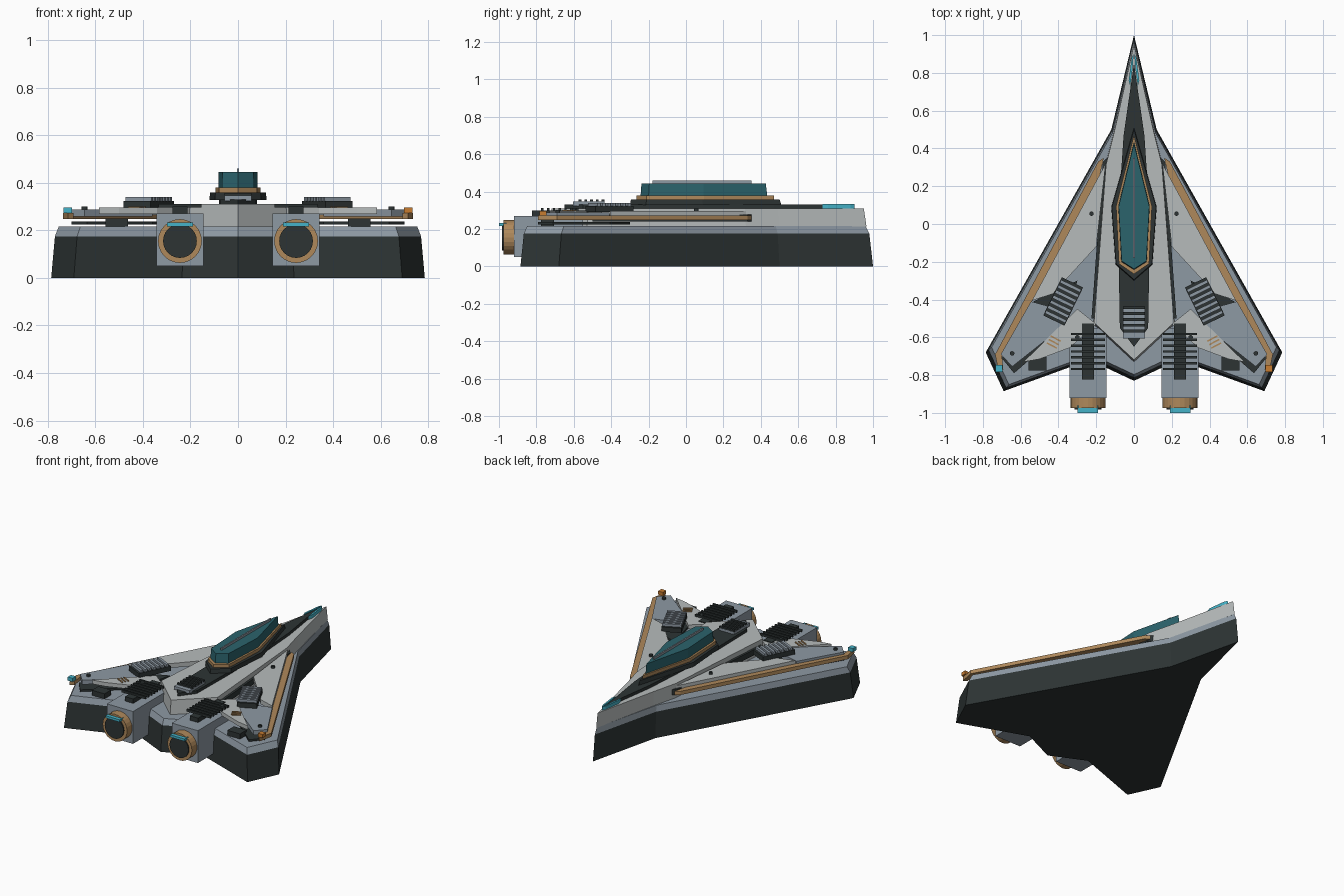
import bpy
import bmesh
import math
from mathutils import Matrix, Vector

cube = bpy.data.objects.get("Cube")
if cube:
    bpy.data.objects.remove(cube, do_unlink=True)


def material(name, r, g, b):
    m = bpy.data.materials.new(name)
    m.use_nodes = True
    m.diffuse_color = (r, g, b, 1)
    m.node_tree.nodes["Principled BSDF"].inputs["Base Color"].default_value = (r, g, b, 1)
    return m


LIGHT = material("light_grey", .47, .50, .50)
BLUE = material("blue_grey", .27, .32, .37)
DARK = material("charcoal", .026, .034, .034)
TEAL = material("teal_glass", .024, .125, .15)
TAN = material("tan_metal", .43, .25, .105)
CYAN = material("cyan_light", .06, .45, .58)
ORANGE = material("orange_light", .57, .20, .03)


def finish(bm, name, mat):
    bmesh.ops.recalc_face_normals(bm, faces=bm.faces)
    mesh = bpy.data.meshes.new(name)
    bm.to_mesh(mesh)
    bm.free()
    mesh.materials.append(mat)
    ob = bpy.data.objects.new(name, mesh)
    bpy.context.scene.collection.objects.link(ob)
    return ob


def prism(name, pts, z0, z1, mat, low=1, high=1):
    """Extruded outline, scaled by low at the bottom and high at the top."""
    bm = bmesh.new()
    a = [bm.verts.new((x * low, y * low, z0)) for x, y in pts]
    b = [bm.verts.new((x * high, y * high, z1)) for x, y in pts]
    bm.faces.new(a)
    bm.faces.new(b)
    for i in range(len(pts)):
        j = (i + 1) % len(pts)
        bm.faces.new((a[i], a[j], b[j], b[i]))
    return finish(bm, name, mat)


def whole(half):
    """Closes a half outline that starts and ends on the centre line."""
    return half + [(-x, y) for x, y in reversed(half) if x]


def pair(name, pts, z0, z1, mat):
    for side, s in (("left", 1), ("right", -1)):
        prism(f"{side}_{name}", [(s * x, y) for x, y in pts], z0, z1, mat)


def box(name, centre, size, mat, angle=0):
    bm = bmesh.new()
    bmesh.ops.create_cube(bm, size=1)
    bm.transform(Matrix.Translation(centre) @ Matrix.Rotation(angle, 4, 'Z')
                 @ Matrix.Diagonal((*size, 1)))
    return finish(bm, name, mat)


def cylinder(name, centre, radius, depth, mat, along_y=False, sides=24):
    bm = bmesh.new()
    bmesh.ops.create_cone(bm, cap_ends=True, segments=sides,
                          radius1=radius, radius2=radius, depth=depth)
    turn = math.pi / 2 if along_y else 0
    bm.transform(Matrix.Translation(centre) @ Matrix.Rotation(turn, 4, 'X'))
    return finish(bm, name, mat)


def slats(name, centre, size, count, pitch, angle, mat):
    """Row of bars spaced along the local y axis."""
    turn = Matrix.Rotation(angle, 3, 'Z')
    for i in range(count):
        step = turn @ Vector((0, (i - (count - 1) / 2) * pitch, 0))
        box(f"{name}_{i + 1}", Vector(centre) + step, size, mat, angle)


# Hull: dark tapered slab with a blue-grey deck
hull = whole([(0, 1), (.12, .5), (.785, -.68), (.69, -.885), (.235, -.72), (0, -.83)])
prism("lower_hull", hull, 0, .175, DARK, 1, .98)
prism("upper_deck", hull, .175, .215, BLUE, .98, .96)

# Fuselage
body = whole([(0, .965), (.105, .5), (.15, .32), (.215, -.53), (0, -.73)])
prism("fuselage", body, .213, .31, LIGHT, 1, .985)
pair("fuselage_seam", [(.13, .36), (.165, .33), (.225, -.5), (.205, -.5)], .24, .278, DARK)

# Spine strip and nose lights
spine = whole([(0, .85), (.055, .47), (.08, .1), (.08, -.25), (.075, -.55), (0, -.65)])
prism("spine_strip", spine, .305, .33, DARK)
pair("nose_light", [(.002, .9), (.012, .88), (.028, .76), (.02, .73), (.008, .82)],
     .308, .334, CYAN)

# Cockpit
prism("cockpit_base", whole([(0, .51), (.12, .09), (.097, -.215), (0, -.3)]),
      .328, .358, DARK, 1, .98)
prism("cockpit_trim", whole([(0, .47), (.095, .095), (.08, -.21), (0, -.265)]),
      .355, .38, TAN)
prism("canopy", whole([(0, .435), (.083, .095), (.067, -.2), (0, -.243)]),
      .375, .444, TEAL, 1, .98)
box("canopy_ridge", (0, .085, .45), (.009, .53, .018), BLUE)

# Spine vent
box("spine_vent", (0, -.52, .335), (.115, .17, .022), BLUE)
slats("spine_slat", (0, -.505, .35), (.115, .015, .014), 5, .031, 0, DARK)

# Wings, held just above the deck
pair("wing_edge_strip", [(.16, .35), (.19, .33), (.735, -.69), (.715, -.79), (.692, -.77),
                         (.70, -.69), (.545, -.42), (.19, .22)], .247, .272, TAN)
pair("front_wing_panel", [(.15, .32), (.215, .2), (.54, -.405), (.43, -.37), (.2, -.12)],
     .265, .295, LIGHT)
pair("tip_wing_panel", [(.4, -.45), (.545, -.41), (.705, -.69), (.645, -.755), (.36, -.53)],
     .258, .288, BLUE)
pair("rear_wing_panel", [(.2, -.53), (.3, -.45), (.585, -.73), (.5, -.715), (.34, -.655)],
     .268, .295, LIGHT)
pair("wing_spar", [(.3, -.3), (.44, -.36), (.53, -.41), (.70, -.71), (.635, -.79), (.36, -.55)],
     .224, .237, DARK)

# Engine nozzle sits at this height
axis = .155
for side, s in (("left", 1), ("right", -1)):
    # Wing supports, vents, rivets and marks
    box(f"{side}_wing_support", (s * .51, -.74, .232), (.095, .07, .036), DARK)
    tilt = s * math.radians(26)
    box(f"{side}_wing_vent", (s * .375, -.41, .307), (.125, .225, .032), DARK, tilt)
    slats(f"{side}_wing_slat", (s * .375, -.41, .331), (.12, .017, .018), 7, .03, tilt, BLUE)
    for i, (x, y, z) in enumerate(((.225, .055, .3), (.645, -.685, .292), (.3, -.6, .3))):
        cylinder(f"{side}_rivet_{i + 1}", (s * x, y, z), .012, .018, DARK, sides=12)
    slats(f"{side}_wing_mark", (s * .425, -.625, .297), (.06, .008, .008), 3, .021,
          s * math.radians(28), TAN)

    # Wing tip light
    box(f"{side}_tip_light", (s * .715, -.765, .284), (.036, .036, .024),
        ORANGE if s > 0 else CYAN)

    # Engine block with top grille
    x = s * .244
    box(f"{side}_engine", (x, -.735, .16), (.196, .37, .22), BLUE)
    box(f"{side}_engine_strip", (x, -.675, .283), (.062, .295, .034), DARK)
    slats(f"{side}_engine_slat", (x, -.675, .303), (.18, .012, .016), 7, .031, 0, DARK)

    # Nozzle: tan collar, dark core, cyan light
    cylinder(f"{side}_nozzle_ring", (x, -.94, axis), .092, .07, TAN, True)
    cylinder(f"{side}_nozzle_core", (x, -.95, axis), .071, .065, DARK, True)
    box(f"{side}_nozzle_light", (x, -.98, axis + .069), (.108, .04, .016), CYAN)
